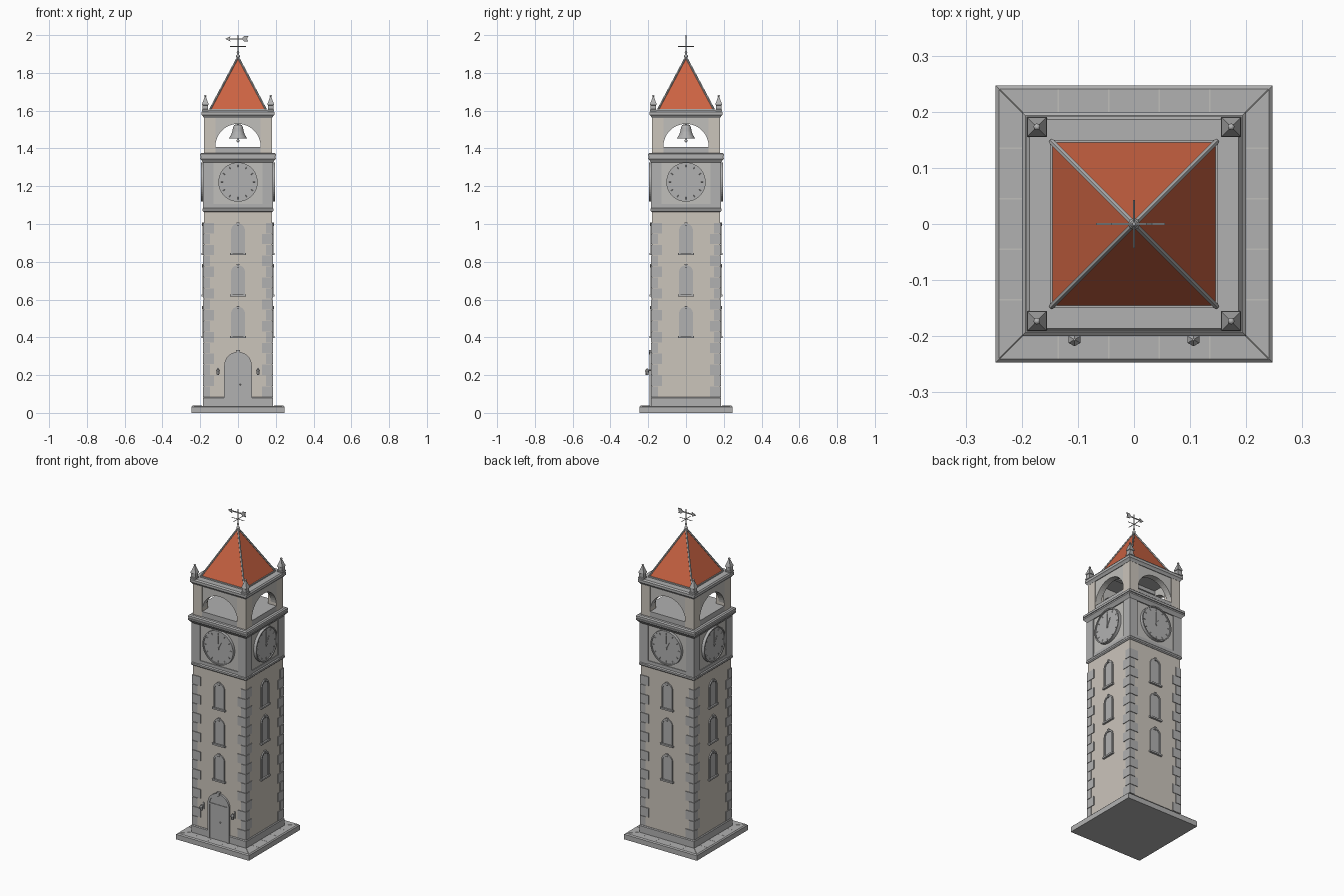
import bpy, bmesh, math
from mathutils import Matrix, Vector

if "Cube" in bpy.data.objects:
    bpy.data.objects.remove(bpy.data.objects["Cube"])


def material(name, col):
    m = bpy.data.materials.new(name)
    m.diffuse_color = (*col, 1)
    m.use_nodes = True
    m.node_tree.nodes["Principled BSDF"].inputs["Base Color"].default_value = m.diffuse_color
    return m


CREAM = material("cream wall", (0.60, 0.555, 0.50))
STONE = material("grey stone", (0.44, 0.44, 0.44))
PALE = material("pale stone", (0.53, 0.52, 0.50))
ROOF = material("terracotta roof", (0.60, 0.125, 0.055))


def box(bm, x0, x1, y0, y1, z0, z1):
    m = Matrix.Translation(((x0 + x1) / 2, (y0 + y1) / 2, (z0 + z1) / 2))
    m = m @ Matrix.Diagonal((abs(x1 - x0), abs(y1 - y0), abs(z1 - z0), 1))
    bmesh.ops.create_cube(bm, size=1, matrix=m)


def rod(bm, p, q, r, n=8, r2=None):
    p, q = Vector(p), Vector(q)
    m = Matrix.Translation((p + q) / 2) @ (q - p).to_track_quat('Z', 'Y').to_matrix().to_4x4()
    bmesh.ops.create_cone(bm, cap_ends=True, segments=n, radius1=r,
                          radius2=r if r2 is None else r2, depth=(q - p).length, matrix=m)


def ball(bm, p, r):
    bmesh.ops.create_uvsphere(bm, u_segments=12, v_segments=8, radius=r, matrix=Matrix.Translation(p))


def square_stack(bm, levels, cx=0, cy=0):
    """Stacked square sections given as (z, half width)."""
    rings = [[bm.verts.new((cx + sx * h, cy + sy * h, z)) for sx, sy in
              ((-1, -1), (1, -1), (1, 1), (-1, 1))] for z, h in levels]
    for a, b in zip(rings, rings[1:]):
        for i in range(4):
            bm.faces.new((a[i], a[(i + 1) % 4], b[(i + 1) % 4], b[i]))
    bm.faces.new(rings[0][::-1])
    bm.faces.new(rings[-1])


def plate(bm, pts, y0, y1):
    """Outline in x, z extruded from y0 to y1."""
    a = [bm.verts.new((x, y0, z)) for x, z in pts]
    b = [bm.verts.new((x, y1, z)) for x, z in pts]
    bm.faces.new(a)
    bm.faces.new(b[::-1])
    for i in range(len(pts)):
        j = (i + 1) % len(pts)
        bm.faces.new((a[i], b[i], b[j], a[j]))


def band(bm, outer, inner, y0, y1):
    """Strip between two matching lines in x, z."""
    for i in range(len(outer) - 1):
        plate(bm, [outer[i], outer[i + 1], inner[i + 1], inner[i]], y0, y1)


def arch(w, z0, zs, n=16):
    """Round-headed outline: half width w, foot z0, springing zs."""
    arc = [(w * math.cos(math.pi * i / n), zs + w * math.sin(math.pi * i / n)) for i in range(n + 1)]
    return [(w, z0)] + arc + [(-w, z0)]


def circle(r, z, n=48):
    return [(r * math.cos(2 * math.pi * i / n), z + r * math.sin(2 * math.pi * i / n)) for i in range(n)]


def four(bm):
    """Repeat the front side on the other three sides."""
    src = bm.verts[:] + bm.edges[:] + bm.faces[:]
    for k in (1, 2, 3):
        new = bmesh.ops.duplicate(bm, geom=src)["geom"]
        bmesh.ops.rotate(bm, verts=[v for v in new if isinstance(v, bmesh.types.BMVert)],
                         matrix=Matrix.Rotation(k * math.pi / 2, 3, 'Z'))


def part(name, mat, build, sides=False, smooth=False):
    bm = bmesh.new()
    build(bm)
    if sides:
        four(bm)
    bmesh.ops.recalc_face_normals(bm, faces=bm.faces)
    me = bpy.data.meshes.new(name)
    bm.to_mesh(me)
    bm.free()
    me.materials.append(mat)
    ob = bpy.data.objects.new(name, me)
    bpy.context.collection.objects.link(ob)
    if smooth:
        bpy.ops.object.select_all(action='DESELECT')
        ob.select_set(True)
        bpy.context.view_layer.objects.active = ob
        bpy.ops.object.shade_smooth_by_angle(angle=math.radians(35))


# Paved base slab with pale joints
part("base_slab", STONE, lambda b: square_stack(b, [(0, .247), (.031, .247), (.037, .241)]))


def joints(b):
    for x in (-.135, -.045, .045, .135):
        box(b, x - .001, x + .001, -.241, -.185, .036, .0376)
    rod(b, (-.24, -.24, .037), (-.19, -.19, .037), .0012, 4)


part("slab_joints", PALE, joints, sides=True)

# Shaft, plinth and corner stones
part("shaft", CREAM, lambda b: square_stack(b, [(.037, .18), (1.07, .18)]))
part("plinth", STONE, lambda b: square_stack(b, [(.037, .186), (.078, .186), (.083, .182)]))


def quoins(b):
    for i in range(16):
        z = .085 + i * .0577
        wx, wy = (.058, .036) if i % 2 else (.036, .058)
        box(b, -.184, -.184 + wx, -.184, -.184 + wy, z, z + .055)


part("corner_stones", STONE, quoins, sides=True)


# Windows, three on each side
def windows(b):
    for z in (.405, .625, .845):
        plate(b, arch(.028, z, z + .12), -.182, -.175)
        band(b, arch(.037, z, z + .12), arch(.028, z, z + .12), -.187, -.175)
        box(b, -.043, .043, -.192, -.175, z - .009, z + .001)
        plate(b, [(-.005, z + .145), (.005, z + .145), (.007, z + .162), (-.007, z + .162)], -.19, -.175)


part("windows", STONE, windows, sides=True)


# Door with arched surround, fanlight bar and keystone
def door(b):
    plate(b, arch(.062, .037, .25), -.1875, -.17)
    band(b, arch(.073, .037, .25), arch(.06, .037, .25), -.192, -.17)
    box(b, -.062, .062, -.191, -.17, .247, .255)
    box(b, -.0012, .0012, -.1885, -.17, .037, .25)
    plate(b, [(-.006, .308), (.006, .308), (.01, .333), (-.01, .333)], -.195, -.17)
    ball(b, (.012, -.189, .15), .004)


part("door", STONE, door)


# Wall lanterns
def lanterns(b):
    for x in (-.106, .106):
        box(b, x - .004, x + .004, -.186, -.175, .2, .24)
        rod(b, (x, -.18, .226), (x, -.206, .226), .003, 6)
        rod(b, (x, -.206, .2), (x, -.206, .222), .007, 6, .010)
        rod(b, (x, -.206, .222), (x, -.206, .236), .012, 6, .002)


part("lanterns", STONE, lanterns)

# Clock stage: moulding, panel, corner posts and cornice
part("string_course", STONE, lambda b: square_stack(
    b, [(1.064, .182), (1.07, .188), (1.08, .188), (1.086, .183)]))
part("clock_stage", PALE, lambda b: square_stack(b, [(1.08, .179), (1.34, .179)]))


def posts(b):
    box(b, -.185, -.13, -.185, -.13, 1.084, 1.34)
    box(b, -.13, .13, -.183, -.17, 1.084, 1.105)


part("corner_posts", STONE, posts, sides=True)
part("clock_cornice", STONE, lambda b: square_stack(
    b, [(1.325, .185), (1.335, .192), (1.345, .2), (1.353, .2), (1.353, .194),
        (1.357, .194), (1.357, .2), (1.37, .2), (1.376, .193)]))

# Clock faces with rim, hour marks and hands
CZ = 1.222


def clock(b):
    plate(b, circle(.1, CZ), -.191, -.17)
    rim, hole = circle(.104, CZ), circle(.097, CZ)
    band(b, rim + rim[:1], hole + hole[:1], -.197, -.17)


part("clock_faces", STONE, clock, sides=True, smooth=True)


def hands(b):
    for i in range(12):
        s, c = math.sin(i * math.pi / 6), math.cos(i * math.pi / 6)
        rod(b, (s * .08, -.191, CZ + c * .08), (s * .091, -.191, CZ + c * .091), .0018, 4)
    plate(b, [(-.003, CZ - .012), (.003, CZ - .012), (.0012, CZ + .075), (-.0012, CZ + .075)], -.195, -.19)
    plate(b, [(-.004, CZ), (.003, CZ - .003), (.026, CZ + .043)], -.194, -.19)
    rod(b, (0, -.188, CZ), (0, -.196, CZ), .006, 12)


part("clock_hands_and_marks", STONE, hands, sides=True)

# Open belfry: floor, corner piers, arched spandrels and ceiling
part("belfry_floor", STONE, lambda b: square_stack(b, [(1.37, .178), (1.408, .178)]))
part("belfry_piers", CREAM, lambda b: box(b, -.18, -.119, -.18, -.119, 1.374, 1.572), sides=True)


def spandrel(b):
    arc = arch(.12, 1.408, 1.41, 24)[1:-1]
    band(b, [(x, 1.572) for x, z in arc], arc, -.177, -.14)


part("belfry_arches", PALE, spandrel, sides=True)
part("belfry_cornice", STONE, lambda b: square_stack(
    b, [(1.562, .181), (1.57, .186), (1.577, .192), (1.592, .192), (1.6, .186)]))


# Bell with beam and clapper
def bell(b):
    prof = [(1.528, .010), (1.524, .020), (1.512, .026), (1.49, .030), (1.47, .037), (1.458, .046), (1.452, .047)]
    for (z0, r0), (z1, r1) in zip(prof, prof[1:]):
        rod(b, (0, 0, z1), (0, 0, z0), r1, 24, r0)
    rod(b, (0, 0, 1.525), (0, 0, 1.57), .006, 8)
    rod(b, (0, 0, 1.44), (0, 0, 1.46), .003, 8)
    ball(b, (0, 0, 1.44), .008)


part("bell", STONE, bell, smooth=True)
part("bell_beam", STONE, lambda b: box(b, -.16, .16, -.012, .012, 1.538, 1.56))

# Roof with eave strip and hip ridges
part("roof_eave", STONE, lambda b: square_stack(b, [(1.598, .15), (1.608, .15)]))
part("roof", ROOF, lambda b: square_stack(b, [(1.604, .147), (1.882, .001)]))
part("hip_ridges", STONE, lambda b: rod(b, (-.147, -.147, 1.608), (0, 0, 1.884), .0055, 6), sides=True)


# Corner pinnacles
def pinnacle(b):
    c = -.173
    square_stack(b, [(1.598, .018), (1.606, .018), (1.608, .014), (1.628, .014),
                     (1.63, .017), (1.635, .017), (1.675, .003)], c, c)
    ball(b, (c, c, 1.678), .006)


part("pinnacles", STONE, pinnacle, sides=True)


# Finial and weather vane
def vane(b):
    rod(b, (0, 0, 1.87), (0, 0, 2.0), .0028, 8)
    ball(b, (0, 0, 1.888), .010)
    ball(b, (0, 0, 1.909), .007)
    ball(b, (0, 0, 1.94), .005)
    rod(b, (-.043, 0, 1.94), (.043, 0, 1.94), .002, 6)
    rod(b, (0, -.043, 1.94), (0, .043, 1.94), .002, 6)
    box(b, -.05, .05, -.002, .002, 1.977, 1.983)
    plate(b, [(-.068, 1.98), (-.04, 1.966), (-.045, 1.98), (-.04, 1.994)], -.002, .002)
    plate(b, [(.02, 1.98), (.032, 1.995), (.055, 1.995), (.045, 1.98), (.055, 1.966), (.032, 1.966)], -.002, .002)


part("weather_vane", STONE, vane, smooth=True)
